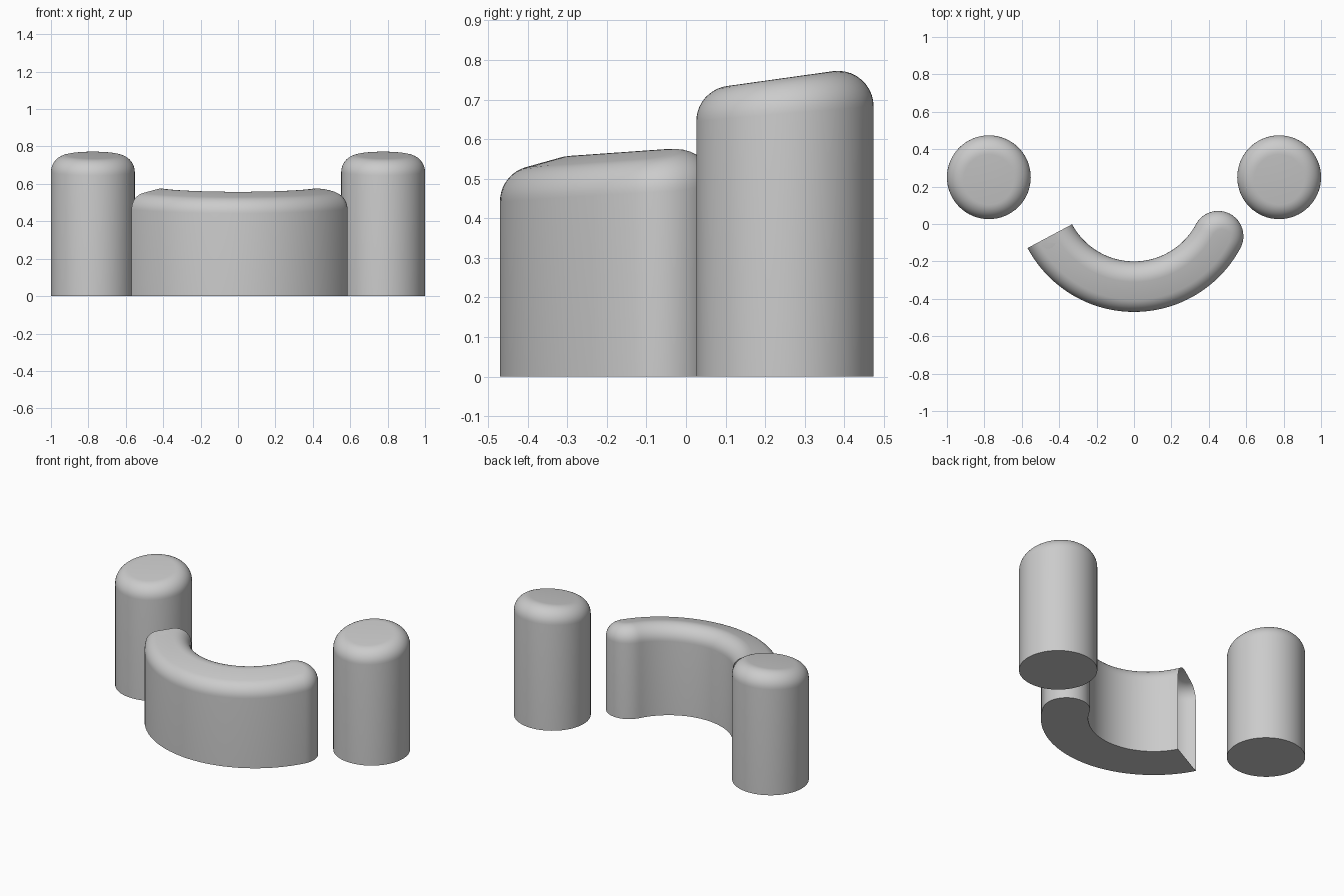
import bpy
import bmesh
from math import sin, cos, atan, atan2, pi, radians, sqrt
from mathutils import Vector

if "Cube" in bpy.data.objects:
    bpy.data.objects.remove(bpy.data.objects["Cube"], do_unlink=True)

ROUND = 0.09      # radius of the rounded rim
RIM_STEPS = 10

# Single plain material
grey = bpy.data.materials.new("light_grey")
grey.use_nodes = True
colour = (0.6, 0.6, 0.6, 1)
grey.diffuse_color = colour
grey.node_tree.nodes["Principled BSDF"].inputs["Base Color"].default_value = colour


def rounded_pillar(name, outline, top):
    """Upright solid: outline is a list of (point, outward normal), starting at
    one tip so that point i lies opposite point n - i; top(x, y) is its height."""
    n = len(outline)
    columns = []
    for p, out in outline:
        inner = p - out * ROUND
        slope = (top(*inner) - top(*p)) / ROUND
        centre_z = top(*p) + slope * ROUND - ROUND * sqrt(1 + slope * slope)
        end = pi / 2 - atan(slope)
        column = [(p.x, p.y, 0)]
        for k in range(RIM_STEPS + 1):
            a = end * k / RIM_STEPS
            q = inner + out * ROUND * cos(a)
            column.append((q.x, q.y, centre_z + ROUND * sin(a)))
        columns.append(column)

    bm = bmesh.new()
    rings = [[bm.verts.new(c[k]) for c in columns] for k in range(RIM_STEPS + 2)]
    # Wall and rim
    for low, high in zip(rings, rings[1:]):
        for i in range(n):
            j = (i + 1) % n
            bm.faces.new((low[i], low[j], high[j], high[i]))
    # Top and base as strips between opposite points
    for ring in (rings[0], rings[-1]):
        for i in range(n // 2):
            corners = [ring[i], ring[i + 1], ring[n - i - 1], ring[(n - i) % n]]
            bm.faces.new(list(dict.fromkeys(corners)))
    bmesh.ops.recalc_face_normals(bm, faces=bm.faces[:])

    mesh = bpy.data.meshes.new(name)
    bm.to_mesh(mesh)
    bm.free()
    mesh.materials.append(grey)
    obj = bpy.data.objects.new(name, mesh)
    bpy.context.collection.objects.link(obj)
    bpy.ops.object.select_all(action='DESELECT')
    obj.select_set(True)
    bpy.context.view_layer.objects.active = obj
    bpy.ops.object.shade_smooth_by_angle(angle=radians(40))
    return obj


def arc(centre, radius, start, end, steps, facing=1):
    """Points and normals along an arc, leaving out the last point."""
    result = []
    for k in range(steps):
        a = start + (end - start) * k / steps
        d = Vector((cos(a), sin(a)))
        result.append((centre + d * radius, d * facing))
    return result


# Two round posts with tops sloping towards the front
for name, x in (("left_post", 0.776), ("right_post", -0.776)):
    circle = arc(Vector((x, 0.25)), 0.224, 0, 2 * pi, 64)
    rounded_pillar(name, circle, lambda x, y: 0.7545 + 0.14 * (y - 0.25))

# Curved block: an arc of even width with round ends and a gently domed top
HALF = 0.135
mid = Vector((0, 0.175))
end_point = Vector((0.45, -0.065))
spoke = end_point - mid
R = spoke.length
right = atan2(spoke.y, spoke.x)
left = -pi - right
left_end = Vector((-end_point.x, end_point.y))
CAP = 12
outline = (arc(end_point, HALF, right + pi / 2, right + pi, CAP)
           + arc(mid, R - HALF, right, left, 48, -1)
           + arc(left_end, HALF, left + pi, left, 2 * CAP)
           )
# The left cap runs from the inner side round the tip to the outer side
outline += arc(mid, R + HALF, left, right, 48)
outline += arc(end_point, HALF, right, right + pi / 2, CAP)
rounded_pillar("curved_block", outline,
               lambda x, y: 0.639 - 0.19 * (x * x + (y - 0.355) ** 2))
